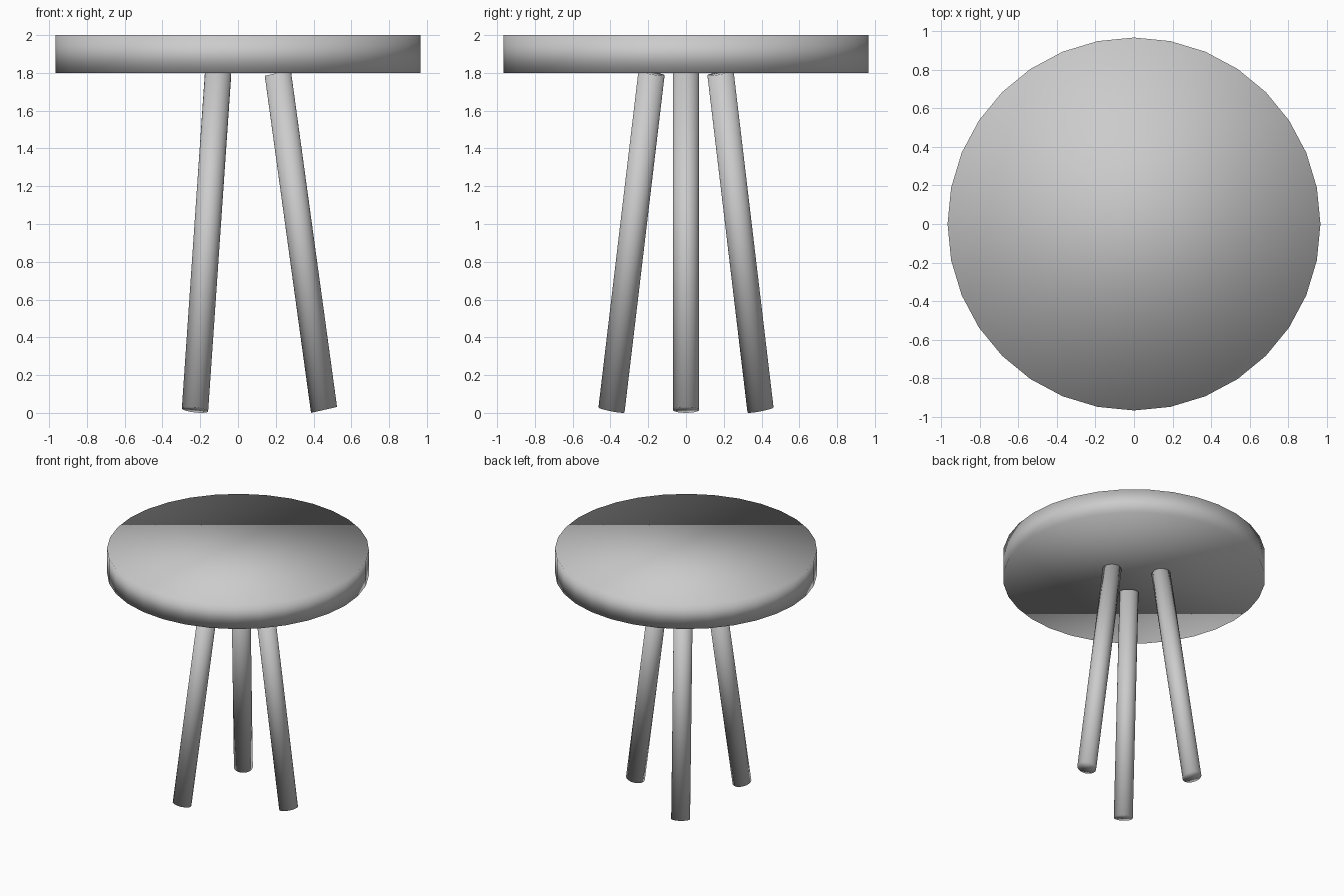
import bpy
import bmesh
import math
from mathutils import Matrix, Vector

default_cube = bpy.data.objects.get("Cube")
if default_cube:
    bpy.data.objects.remove(default_cube, do_unlink=True)

# Plain grey finish
grey = bpy.data.materials.new("light grey")
grey.use_nodes = True
colour = (0.6, 0.6, 0.6, 1)
grey.diffuse_color = colour
grey.node_tree.nodes["Principled BSDF"].inputs["Base Color"].default_value = colour


def smooth_cylinder(name, radius, depth, matrix):
    """Capped cylinder, shaded smooth all over, placed by a matrix."""
    bm = bmesh.new()
    bmesh.ops.create_cone(bm, cap_ends=True, segments=32, radius1=radius,
                          radius2=radius, depth=depth)
    # start the ring with a corner on the x axis
    corner = bm.verts[:][0].co
    turn = Matrix.Rotation(-math.atan2(corner.y, corner.x), 4, "Z")
    bm.transform(matrix @ turn)
    bmesh.ops.recalc_face_normals(bm, faces=bm.faces)
    for face in bm.faces:
        face.smooth = True
    mesh = bpy.data.meshes.new(name)
    bm.to_mesh(mesh)
    bm.free()
    mesh.materials.append(grey)
    obj = bpy.data.objects.new(name, mesh)
    bpy.context.collection.objects.link(obj)
    return obj


# Round seat
smooth_cylinder("seat", 0.967, 0.2, Matrix.Translation((0, 0, 1.9)))

# Three splayed legs: tilted outwards, then stretched upwards
tilt = (Matrix.Translation((0.333, 0, 0.908))
        @ Matrix.Diagonal(Vector((1, 1, 1.285, 1)))
        @ Matrix.Rotation(math.radians(-10), 4, "Y"))
for name, angle in (("left_leg", 0), ("back_right_leg", 120), ("front_right_leg", 240)):
    spin = Matrix.Rotation(math.radians(angle), 4, "Z")
    smooth_cylinder(name, 0.07, 1.41, spin @ tilt)
